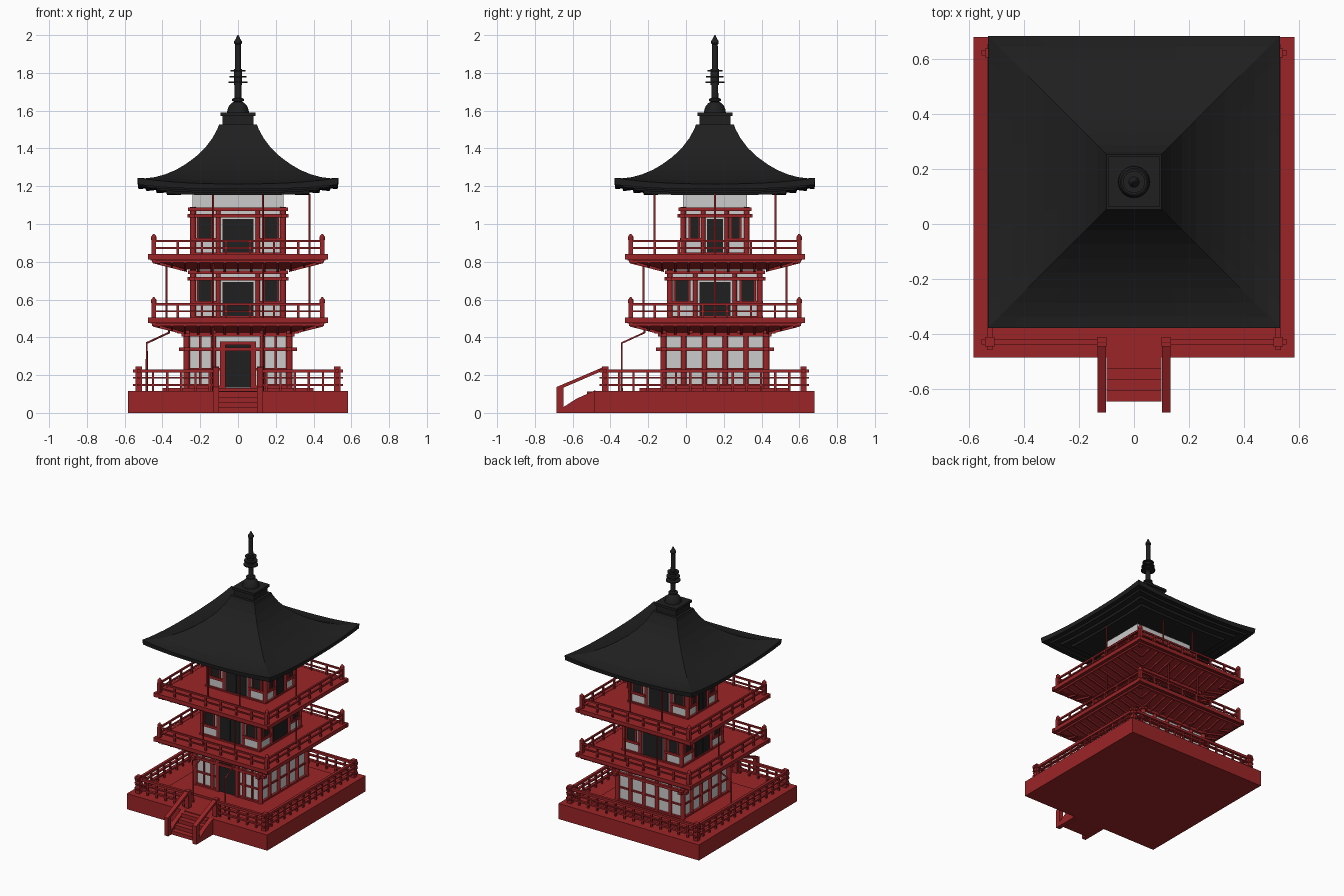
import bpy, bmesh
from math import pi, cos, sin
from mathutils import Matrix, Vector

if "Cube" in bpy.data.objects:
    bpy.data.objects.remove(bpy.data.objects["Cube"])

CY = 0.153                      # tower centre in y
BY = 0.097                      # base centre in y

def material(name, col):
    m = bpy.data.materials.new(name)
    m.diffuse_color = (*col, 1)
    m.use_nodes = True
    m.node_tree.nodes["Principled BSDF"].inputs["Base Color"].default_value = m.diffuse_color
    return m

RED = material("red_lacquer", (0.33, 0.018, 0.02))
BLACK = material("black_tile", (0.014, 0.014, 0.014))

class Part:
    """Collects shapes in side coordinates: u along the side, v outward, z up, k = side (0 front, 1 right...)"""
    def __init__(self, name, mat=RED, cy=CY):
        self.name, self.mat, self.cy, self.bm = name, mat, cy, bmesh.new()

    def m(self, k):
        return Matrix.Translation((0, self.cy, 0)) @ Matrix.Rotation(k * pi / 2, 4, 'Z')

    def prism(self, u0, u1, prof, k=0):
        m = self.m(k)
        a, b = [[self.bm.verts.new(m @ Vector((u, -v, z))) for v, z in prof] for u in (u0, u1)]
        self.bm.faces.new(a)
        self.bm.faces.new(b[::-1])
        for i in range(len(a)):
            j = (i + 1) % len(a)
            self.bm.faces.new((a[i], b[i], b[j], a[j]))

    def box(self, u0, u1, v0, v1, z0, z1, k=0):
        self.prism(u0, u1, [(v0, z0), (v1, z0), (v1, z1), (v0, z1)], k)

    def cyl(self, u, v, z0, z1, r, k=0, r2=None, n=12):
        bmesh.ops.create_cone(self.bm, cap_ends=True, segments=n, radius1=r, radius2=r if r2 is None else r2,
                              depth=z1 - z0, matrix=self.m(k) @ Matrix.Translation((u, -v, (z0 + z1) / 2)))

    def loft(self, rings):
        rs = [[self.bm.verts.new(self.m(0) @ Vector(p)) for p in r] for r in rings]
        for a, b in zip(rs, rs[1:]):
            for i in range(len(a)):
                j = (i + 1) % len(a)
                self.bm.faces.new((a[i], a[j], b[j], b[i]))
        self.bm.faces.new(rs[0][::-1])
        self.bm.faces.new(rs[-1])

    def done(self, smooth=False):
        bmesh.ops.recalc_face_normals(self.bm, faces=self.bm.faces)
        me = bpy.data.meshes.new(self.name)
        self.bm.to_mesh(me)
        self.bm.free()
        ob = bpy.data.objects.new(self.name, me)
        bpy.context.collection.objects.link(ob)
        if self.mat:
            me.materials.append(self.mat)
        if smooth:
            bpy.context.view_layer.objects.active = ob
            ob.select_set(True)
            bpy.ops.object.shade_smooth_by_angle(angle=0.6)
            ob.select_set(False)

def square(h, z, lift=0, n=12):
    """Square ring whose corners rise by lift."""
    out = []
    for k in range(4):
        for i in range(n):
            t = -1 + 2 * i / n
            p = Matrix.Rotation(k * pi / 2, 3, 'Z') @ Vector((t * h, -h, z + lift * abs(t) ** 2.5))
            out.append(p)
    return out

def fence(name, cy, half, z0, posth, pw, rails, rt, n, over, gap=0, cap=False):
    p = Part(name, RED, cy)
    for k in range(4):
        p.box(half - pw / 2, half + pw / 2, half - pw / 2, half + pw / 2, z0, z0 + posth, k)
        if cap:
            p.cyl(half, half, z0 + posth, z0 + posth + .018, pw * .62, k)
            p.cyl(half, half, z0 + posth + .018, z0 + posth + .032, pw * .55, k, pw * .15)
        g = gap if k == 0 else 0
        spans = [(-half - over, -g), (g, half + over)] if g else [(-half - over, half + over)]
        for a, b in spans:
            for z, h in rails:
                p.box(a, b, half - rt / 2, half + rt / 2, z, z + h, k)
        for i in range(1, n):
            u = -half + 2 * half * i / n
            if abs(u) > g + .01 or not g:
                p.box(u - .006, u + .006, half - .006, half + .006, z0, rails[0][0] + .004, k)
    return p

# Base platform and low plinth
p = Part("base_platform", RED, BY)
p.box(-.583, .583, -.583, .583, 0, .117)
p.done()
p = Part("plinth")
p.box(-.40, .40, -.40, .40, .117, .133)
p.done()

# Base fence with a gap for the stairs
p = fence("base_fence", BY, .525, .117, .128, .034,
          [(.213, .018), (.182, .009), (.142, .012)], .02, 14, .03, gap=.117)
for s in (-1, 1):
    p.box(s * .117 - .017, s * .117 + .017, .508, .542, .117, .245)
p.done()

# Stairs with sloping handrails
p = Part("stairs", RED, 0)
for i in range(4):
    p.box(-.1, .1, .48, .645 - .04 * i, 0, .028 * (i + 1))
for s in (-1, 1):
    p.box(s * .117 - .016, s * .117 + .016, .648, .685, 0, .135)
    p.prism(s * .117 - .016, s * .117 + .016, [(.43, .228), (.43, .246), (.685, .137), (.685, .118)])
    p.prism(s * .117 - .016, s * .117 + .016, [(.48, 0), (.65, 0), (.65, .03), (.58, .075), (.48, .12)])
p.done()

# White wall cores (plain grey)
p = Part("plaster_walls", None)
p.box(-.265, .265, -.265, .265, .12, .44)
p.box(-.24, .24, -.24, .24, .5, .79)
p.box(-.24, .24, -.17, .17, .82, 1.165)
p.done()

# Ground floor timber frame and front door
t = Part("ground_timber")
for k in range(4):
    t.cyl(.272, .272, .12, .43, .017, k)
    us = (-.13, .13) if k == 0 else (-.165, -.055, .055, .165)
    for u in us:
        t.cyl(u, .268, .12, .43, .014, k)
    for z, h, w, d in ((.12, .025, .28, .282), (.225, .012, .27, .274), (.327, .02, .312, .285), (.405, .02, .30, .285)):
        for a, b in ([(-w, -.07), (.07, w)] if k == 0 and z < .3 else [(-w, w)]):
            t.box(a, b, .255, d, z, z + h, k)
for s in (-1, 1):
    t.box(s * .08 - .014, s * .08 + .014, .26, .285, .12, .37)
    t.box(s * .2 - .006, s * .2 + .006, .26, .275, .12, .41)
t.box(-.095, .095, .26, .287, .36, .378)
t.done()
p = Part("front_door", BLACK)
p.box(-.067, .067, .26, .276, .135, .362)
p.done()

# Upper floors: columns, beams, dark windows and doors
def storey(z, label, sides, top):
    t, d = Part(label + "_timber"), Part(label + "_openings", BLACK)
    for k in range(4):
        w, dist, door, col, w0, w1 = sides[k % 2]
        t.cyl(w - .012, dist - .012, z, top, .015, k)
        for s in (-1, 1):
            t.cyl(s * col, dist - .01, z, z + .24, .012, k)
            a, b = sorted((s * w0, s * w1))
            d.box(a, b, dist - .02, dist - .004, z + .09, z + .2, k)
            for u in (a, b):
                t.box(u - .005, u + .005, dist - .02, dist + .001, z + .085, z + .2, k)
            a, b = sorted((s * col, s * (w - .01)))
            t.box(a, b, dist - .02, dist + .004, z + .072, z + .09, k)
        d.box(-door, door, dist - .02, dist - .003, z + .01, z + .19, k)
        d.box(-.003, .003, dist - .02, dist, z + .01, z + .19, k)
        t.box(-w, w, dist - .02, dist + .004, z, z + .012, k)
        t.box(-w - .018, w + .018, dist - .02, dist + .01, z + .198, z + .218, k)
        t.box(-w - .014, w + .014, dist - .02, dist + .014, z + .232, z + .252, k)
        if top > z + .3:
            t.box(-w + .005, w - .005, dist - .02, dist - .004, z + .296, z + .306, k)
    t.done()
    d.done()

wide = (.25, .25, .082, .104, .135, .213)
storey(.502, "second_floor", (wide, wide), .78)
storey(.836, "third_floor", ((.25, .18, .082, .104, .135, .213), (.18, .25, .042, .062, .083, .135)), 1.09)

# Balconies with sloped undersides, joists and rails
for label, z in (("lower", .503), ("upper", .838)):
    p = Part(label + "_balcony")
    p.box(-.462, .462, -.462, .462, z - .03, z)
    p.loft([square(.27, z - .08, n=1), square(.44, z - .035, n=1), square(.44, z - .028, n=1)])
    for k in range(4):
        p.box(-.477, .477, .452, .474, z - .026, z + .002, k)
        p.box(-.455, .455, .437, .452, z - .042, z - .026, k)
        for i in range(13):
            u = -.42 + .07 * i
            v = max(.27, abs(u) + .005)
            zz = z - .08 + (v - .27) * .265
            p.prism(u - .006, u + .006, [(v, zz - .012), (.45, z - .046), (.45, z - .03), (v, zz + .01)], k)
    p.done()
    fence(label + "_balcony_rail", CY, .446, z, .078, .024,
          [(z + .066, .012), (z + .03, .009)], .012, 7, .012, cap=True).done()

# Ground floor bracket blocks
p = Part("eave_brackets")
for k in range(4):
    for u in (-.272, -.13, .13, .272):
        p.box(u - .014, u + .014, .25, .32, .42, .45, k)
p.done()

# Curved roof with upturned corners and a stepped eave
p = Part("main_roof", BLACK)
prof = [(.10, 1.16, 0), (.375, 1.153, .006), (.38, 1.166, .01), (.43, 1.164, .016), (.435, 1.18, .016),
        (.485, 1.174, .02), (.49, 1.188, .018), (.527, 1.184, .024), (.531, 1.212, .032), (.49, 1.217, .025),
        (.44, 1.23, .018), (.385, 1.253, .01), (.33, 1.281, .005), (.28, 1.313, .002), (.225, 1.355, 0),
        (.175, 1.402, 0), (.135, 1.455, 0), (.108, 1.505, 0), (.1, 1.528, 0)]
p.loft([square(*a) for a in prof])
p.done()

# Roof cap
p = Part("roof_cap", BLACK)
p.box(-.082, .082, -.082, .082, 1.52, 1.577)
p.box(-.092, .092, -.092, .092, 1.572, 1.59)
p.done()

# Spire turned on a lathe, with rings
p = Part("spire", BLACK)
turn = [(.058, 1.588), (.056, 1.605), (.048, 1.625), (.035, 1.64), (.022, 1.647), (.032, 1.652), (.032, 1.662),
        (.018, 1.668), (.015, 1.95), (.02, 1.957), (.02, 1.968), (.012, 1.98), (.003, 2.0)]
p.loft([[(r * cos(i * pi / 12), r * sin(i * pi / 12), z) for i in range(24)] for r, z in turn])
for z, r in ((1.75, .05), (1.78, .046), (1.812, .04)):
    p.cyl(0, 0, z - .004, z + .004, r, n=24)
p.cyl(0, 0, 1.735, 1.82, .022, n=24)
p.done(smooth=True)

# Thin drain pipes
def pipe(name, pts):
    c = bpy.data.curves.new(name, 'CURVE')
    c.dimensions, c.bevel_depth, c.bevel_resolution = '3D', .006, 1
    c.use_fill_caps = True
    s = c.splines.new('POLY')
    s.points.add(len(pts) - 1)
    for q, a in zip(s.points, pts):
        q.co = (*a, 1)
    c.materials.append(RED)
    bpy.context.collection.objects.link(bpy.data.objects.new(name, c))

for x in (-.132, .132):
    pipe("front_drain", [(x, -.34, .117), (x, -.34, .37), (x, -.22, .425), (x, -.22, .46)])
    for s in (-1, 1):
        pipe("second_floor_drain", [(x, CY + s * .378, .5), (x, CY + s * .378, .81)])
        pipe("third_floor_drain", [(x, CY + s * .32, .83), (x, CY + s * .32, 1.16)])
pipe("left_drain", [(-.483, CY, .117), (-.483, CY, .37), (-.365, CY, .425), (-.365, CY, .46)])
for x in (-.378, .378):
    pipe("side_drain", [(x, CY, .5), (x, CY, .81)])
pipe("upper_side_drain", [(.378, CY, .83), (.378, CY, 1.16)])
